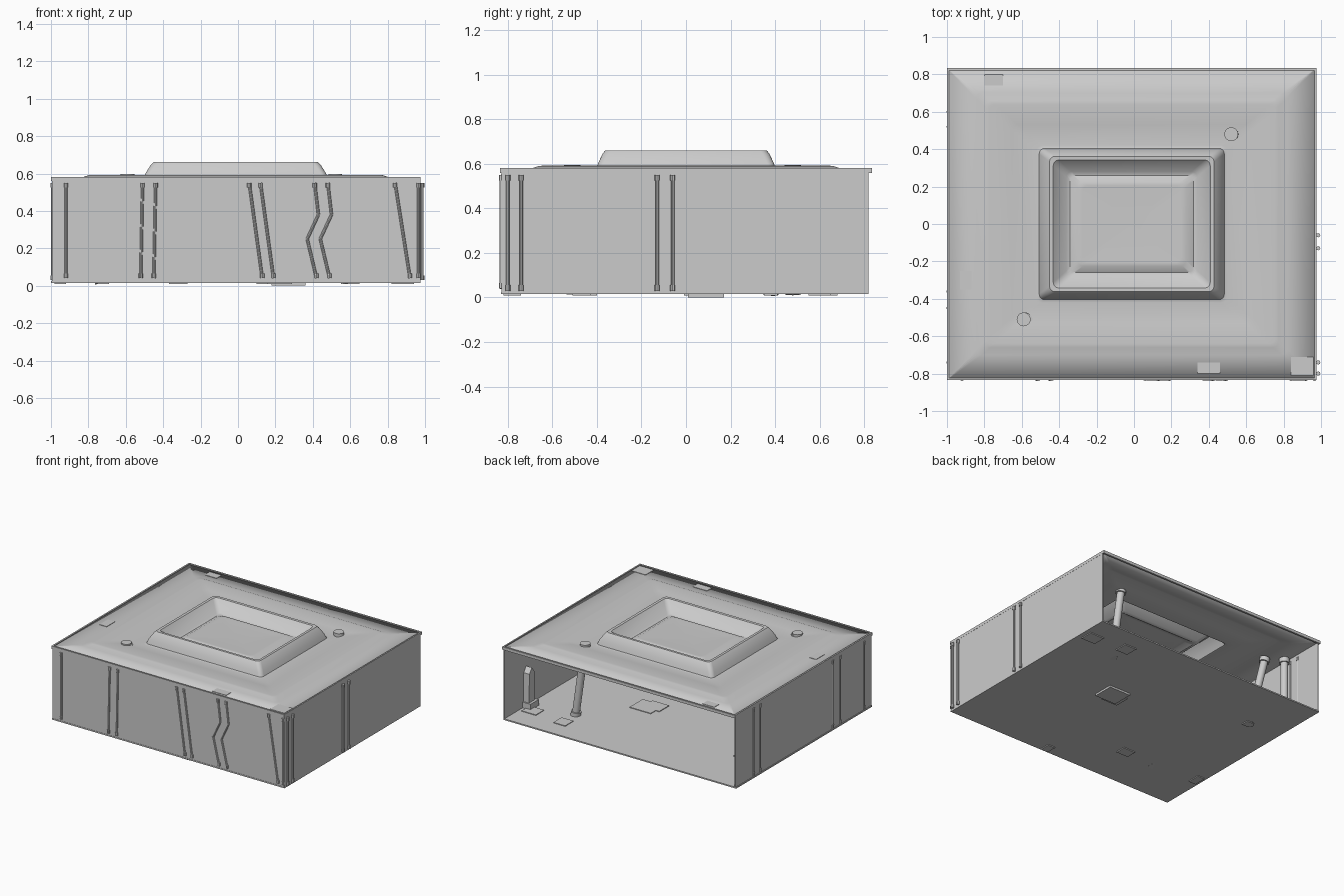
import bpy, bmesh, math
from mathutils import Vector

if "Cube" in bpy.data.objects:
    bpy.data.objects.remove(bpy.data.objects["Cube"])


def finish(name, bm, smooth=False):
    bmesh.ops.recalc_face_normals(bm, faces=bm.faces)
    me = bpy.data.meshes.new(name)
    bm.to_mesh(me)
    bm.free()
    ob = bpy.data.objects.new(name, me)
    bpy.context.collection.objects.link(ob)
    if smooth:
        bpy.context.view_layer.objects.active = ob
        ob.select_set(True)
        bpy.ops.object.shade_smooth_by_angle(angle=math.radians(35))
        ob.select_set(False)
    return ob


def box(name, x0, x1, y0, y1, z0, z1):
    bm = bmesh.new()
    bmesh.ops.create_cube(bm, size=1)
    for v in bm.verts:
        v.co = Vector(((x0 + x1) / 2 + v.co.x * (x1 - x0),
                       (y0 + y1) / 2 + v.co.y * (y1 - y0),
                       (z0 + z1) / 2 + v.co.z * (z1 - z0)))
    return finish(name, bm)


def add_rod(bm, a, b, r, seg):
    a, b = Vector(a), Vector(b)
    d = b - a
    m = d.to_track_quat('Z', 'Y').to_matrix().to_4x4()
    m.translation = (a + b) / 2
    bmesh.ops.create_cone(bm, cap_ends=True, segments=seg, radius1=r, radius2=r,
                          depth=d.length, matrix=m)


def pipe(name, pts, r=0.008):
    # thin conduit with a clip at each end
    bm = bmesh.new()
    for a, b in zip(pts, pts[1:]):
        add_rod(bm, a, b, r, 8)
    for p, s in ((pts[0], 1), (pts[-1], -1)):
        p = Vector(p)
        add_rod(bm, p, p + Vector((0, 0, 0.025 * s)), r * 1.4, 8)
    return finish(name, bm, True)


def column(name, base, top, r=0.027):
    # leaning round column with collars
    a, b = Vector(base), Vector(top)
    d = (b - a).normalized()
    bm = bmesh.new()
    add_rod(bm, a, b, r, 20)
    add_rod(bm, a - d * 0.01, a + d * 0.03, r * 1.35, 20)
    add_rod(bm, b - d * 0.03, b + d * 0.005, r * 1.35, 20)
    return finish(name, bm, True)


# Floor and three thin walls, back left open
CX = -0.012
box("floor", -1.0, 0.975, -0.83, 0.82, 0.015, 0.025)
box("left_wall", -0.995, -0.988, -0.828, 0.82, 0.02, 0.57)
box("right_wall", 0.968, 0.975, -0.828, 0.82, 0.02, 0.57)
box("front_wall", -0.995, 0.975, -0.828, -0.821, 0.02, 0.57)

# Roof: nested rounded rectangles (half x, half y, z)
rings = [(.985, .832, .577), (.83, .70, .577), (.785, .66, .591), (.765, .64, .592),
         (.64, .53, .586), (.51, .42, .565), (.495, .405, .57), (.482, .395, .602),
         (.455, .375, .645), (.44, .362, .661), (.42, .342, .66), (.35, .28, .585),
         (.33, .258, .58), (.29, .225, .6), (.265, .205, .6)]
bm = bmesh.new()
prev = None
for i, (hx, hy, z) in enumerate(rings):
    r = 0.001 if i == 0 else 0.03
    loop = []
    for k, (sx, sy) in enumerate(((1, 1), (-1, 1), (-1, -1), (1, -1))):
        for j in range(5):
            t = math.radians(90 * k + 22.5 * j)
            loop.append(bm.verts.new((CX + sx * (hx - r) + r * math.cos(t),
                                      sy * (hy - r) + r * math.sin(t), z)))
    if prev:
        for j in range(len(loop)):
            n = (j + 1) % len(loop)
            bm.faces.new((prev[j], prev[n], loop[n], loop[j]))
    prev = loop
centre = bm.verts.new((CX, 0, 0.585))
for j in range(len(prev)):
    bm.faces.new((prev[j], prev[(j + 1) % len(prev)], centre))
roof = finish("stepped_roof", bm, True)
sol = roof.modifiers.new("thickness", 'SOLIDIFY')
sol.thickness = 0.006
sol.offset = -1

# Roof edge trim
for n, a in (("front", (-1, .976, -.835, -.823)), ("back", (-1, .976, .822, .835)),
             ("left", (-1, -.988, -.835, .835)), ("right", (.966, .976, -.835, .835))):
    box(n + "_roof_trim", *a, 0.56, 0.582)

# Columns
column("column_right", (.60, .48, .025), (.52, .48, .585))
column("column_front", (-.60, -.50, .025), (-.58, -.51, .58))
column("column_left", (-.73, .38, .025), (-.84, .42, .56))
column("column_wall", (-.95, .50, .025), (-.95, .50, .56))

# Pointed pilaster against the right wall
box("pilaster_base", .90, .968, .50, .60, .025, .07)
bm = bmesh.new()
pv = [(.52, .07), (.59, .07), (.585, .29), (.555, .33), (.525, .29)]
f = bm.faces.new([bm.verts.new((.92, y, z)) for y, z in pv])
ext = bmesh.ops.extrude_face_region(bm, geom=[f])
bmesh.ops.translate(bm, vec=(.05, 0, 0),
                    verts=[v for v in ext["geom"] if isinstance(v, bmesh.types.BMVert)])
finish("pilaster_shaft", bm)

# Conduits on the side walls
for side, x, ys in (("left", -.992, (.60, .52, -.36, -.45, -.74)),
                    ("right", .985, (-.06, -.13, -.74, -.80))):
    for i, y in enumerate(ys):
        pipe(f"{side}_conduit_{i}", [(x, y, .03), (x, y, .55)])

# Conduits on the front wall: straight, slanted and kinked
runs = [[(-.92, .04), (-.92, .55)],
        [(-.52, .04), (-.51, .55)], [(-.45, .04), (-.44, .55)],
        [(.13, .04), (.06, .55)], [(.19, .04), (.12, .55)],
        [(.42, .04), (.37, .25), (.43, .38), (.41, .55)],
        [(.49, .04), (.44, .25), (.50, .38), (.48, .55)],
        [(.92, .04), (.84, .55)], [(.965, .04), (.965, .55)]]
for i, run in enumerate(runs):
    pipe(f"front_conduit_{i}", [(x, -.829, z) for x, z in run])

# Pads set through the floor
for i, (x, y, sx, sy) in enumerate(((.27, .09, .09, .08), (.22, .05, .07, .06),
                                    (-.32, -.47, .05, .04), (.88, .60, .06, .05),
                                    (.60, .63, .05, .05), (.13, -.78, .03, .04),
                                    (-.95, -.45, .03, .05), (-.72, .38, .03, .03))):
    box(f"floor_pad_{i}", x - sx, x + sx, y - sy, y + sy, 0.0 if i == 0 else 0.008, 0.03)

# Small roof details: round caps and flat plates
for i, (x, y) in enumerate(((.52, .48), (-.59, -.51))):
    bm = bmesh.new()
    add_rod(bm, (x, y, .575), (x, y, .596), .037, 20)
    finish(f"roof_cap_{i}", bm, True)
for i, (x, y, sx, sy) in enumerate(((-.75, .77, .05, .03), (.40, -.77, .06, .03),
                                    (.90, -.76, .06, .05), (-.9, -.3, .03, .05))):
    box(f"roof_plate_{i}", x - sx, x + sx, y - sy, y + sy, .572, .58)
